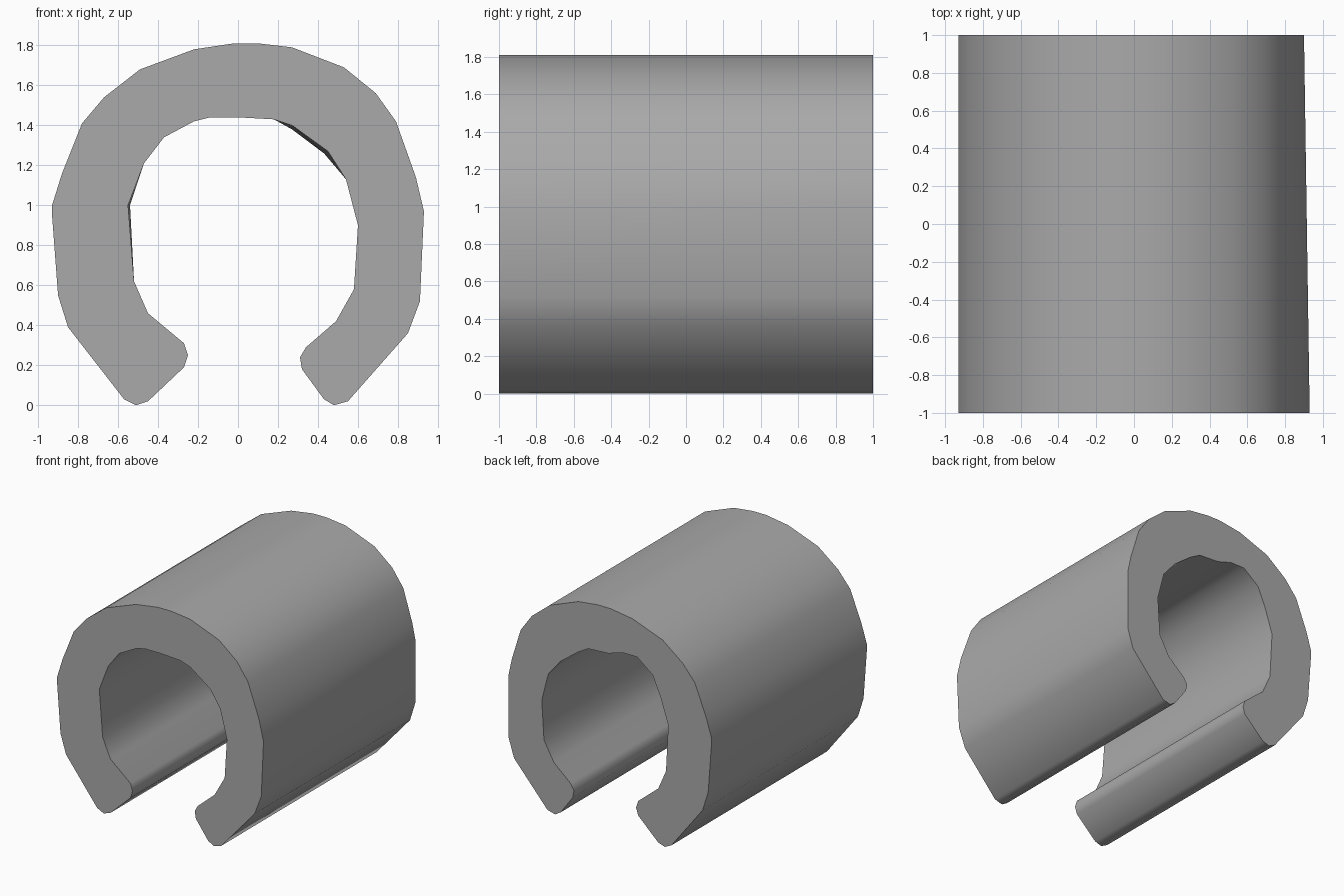
import bpy
import bmesh
import math

default_cube = bpy.data.objects.get("Cube")
if default_cube:
    bpy.data.objects.remove(default_cube, do_unlink=True)

# Cross-section in (x, z): outer arc, left lip, inner arc, right lip
outer_arc = [
    (-.57, .03), (-.85, .39), (-.90, .55), (-.93, .95), (-.93, 1),
    (-.88, 1.16), (-.78, 1.41), (-.67, 1.54), (-.49, 1.68), (-.22, 1.78),
    (-.02, 1.81), (.1, 1.81), (.27, 1.79), (.53, 1.69), (.69, 1.56),
    (.79, 1.42), (.89, 1.14), (.93, .97), (.91, .52), (.85, .36),
]
left_lip = [(.55, .02), (.48, 0), (.43, .03), (.32, .18), (.31, .24), (.34, .29)]
inner_arc = [
    (.49, .42), (.58, .58), (.6, .9), (.54, 1.13), (.45, 1.27), (.27, 1.4),
    (.18, 1.43), (0, 1.44), (-.14, 1.44), (-.22, 1.42), (-.37, 1.34),
    (-.47, 1.21), (-.55, 1), (-.52, .62), (-.45, .46),
]
right_lip = [(-.27, .31), (-.25, .25), (-.27, .19), (-.45, .02), (-.51, 0)]
front_profile = outer_arc + left_lip + inner_arc + right_lip

# The rear cross-section is the same apart from a few shifted corners
rear_changes = {
    (.89, 1.14): (.87, 1.16),
    (.93, .97): (.9, 1.02),
    (.91, .52): (.9, .52),
    (.45, 1.27): (.43, 1.26),
    (.27, 1.4): (.27, 1.38),
    (-.14, 1.44): (-.13, 1.48),
    (-.22, 1.42): (-.26, 1.48),
    (-.37, 1.34): (-.4, 1.37),
    (-.55, 1): (-.54, 1),
}
rear_profile = [rear_changes.get(point, point) for point in front_profile]


def make_material(name, colour):
    material = bpy.data.materials.new(name)
    material.use_nodes = True
    material.diffuse_color = colour
    shader = material.node_tree.nodes["Principled BSDF"]
    shader.inputs["Base Color"].default_value = colour
    return material


def loft(name, front, rear, depth, material):
    """Join two matching cross-sections into a capped solid."""
    bm = bmesh.new()
    front_ring = [bm.verts.new((x, -depth / 2, z)) for x, z in front]
    rear_ring = [bm.verts.new((x, depth / 2, z)) for x, z in rear]
    bm.faces.new(front_ring)
    bm.faces.new(list(reversed(rear_ring)))
    for i, corner in enumerate(front_ring):
        previous = i - 1
        bm.faces.new((corner, front_ring[previous], rear_ring[previous], rear_ring[i]))
    bmesh.ops.recalc_face_normals(bm, faces=bm.faces[:])
    mesh = bpy.data.meshes.new(name)
    bm.to_mesh(mesh)
    bm.free()
    mesh.materials.append(material)
    part = bpy.data.objects.new(name, mesh)
    bpy.context.collection.objects.link(part)
    return part


# Open clip sleeve, rounded along its length with crisp flat ends
grey = make_material("plain_grey", (.4, .4, .4, 1))
clip = loft("clip_sleeve", front_profile, rear_profile, 2, grey)
bpy.ops.object.select_all(action="DESELECT")
clip.select_set(True)
bpy.context.view_layer.objects.active = clip
bpy.ops.object.shade_smooth_by_angle(angle=math.radians(50))
